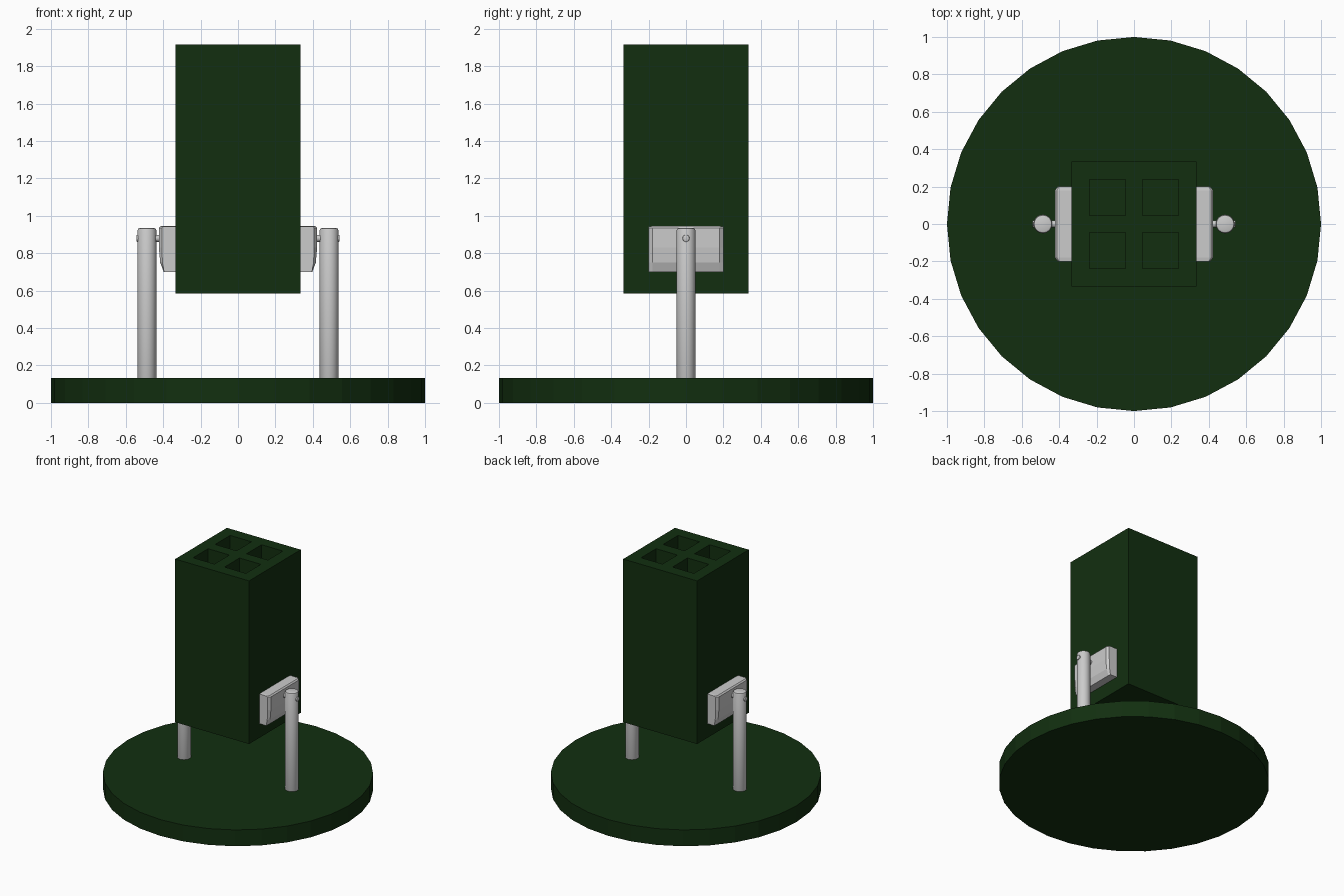
import bpy, bmesh, math

if "Cube" in bpy.data.objects:
    bpy.data.objects.remove(bpy.data.objects["Cube"])

green = bpy.data.materials.new("dark_green")
green.diffuse_color = (0.006, 0.028, 0.005, 1)
green.use_nodes = True
green.node_tree.nodes["Principled BSDF"].inputs["Base Color"].default_value = green.diffuse_color


def finish(obj, name, mat=None):
    obj.name = name
    if mat:
        obj.data.materials.append(mat)
    return obj


def box(name, size, loc, mat=None):
    bpy.ops.mesh.primitive_cube_add(size=1, location=loc)
    obj = bpy.context.object
    obj.scale = size
    bpy.ops.object.transform_apply(location=True, rotation=False, scale=True)
    return finish(obj, name, mat)


def cylinder(name, radius, depth, loc, sides=32, rot=(0, 0, 0), mat=None, bevel=0):
    bpy.ops.mesh.primitive_cylinder_add(vertices=sides, radius=radius, depth=depth,
                                        location=loc, rotation=rot)
    obj = finish(bpy.context.object, name, mat)
    if bevel:
        mod = obj.modifiers.new("bevel", "BEVEL")
        mod.width = bevel
        mod.segments = 2
        mod.limit_method = "ANGLE"
        bpy.ops.object.modifier_apply(modifier=mod.name)
        bpy.ops.object.shade_smooth_by_angle(angle=math.radians(35))
    return obj


def loft(name, sections):
    """Join equal-length closed sections into a capped solid."""
    bm = bmesh.new()
    rings = [[bm.verts.new(p) for p in s] for s in sections]
    n = len(rings[0])
    for a, b in zip(rings, rings[1:]):
        for i in range(n):
            bm.faces.new((a[i], a[(i + 1) % n], b[(i + 1) % n], b[i]))
    bm.faces.new(rings[0])
    bm.faces.new(rings[-1])
    bmesh.ops.recalc_face_normals(bm, faces=bm.faces)
    mesh = bpy.data.meshes.new(name)
    bm.to_mesh(mesh)
    bm.free()
    obj = bpy.data.objects.new(name, mesh)
    bpy.context.collection.objects.link(obj)
    return obj


# Round base plate
cylinder("base_plate", 1, 0.133, (0, 0, 0.0665), mat=green)

# Upright box with four square wells in the top
TOP, BOTTOM, DEPTH = 1.917, 0.585, 0.6
body = box("tube_box", (0.667, 0.667, TOP - BOTTOM), (0, 0, (TOP + BOTTOM) / 2), green)
for sx in (-1, 1):
    for sy in (-1, 1):
        cutter = box("well_cutter", (0.193, 0.193, DEPTH * 2),
                     (sx * 0.142, sy * 0.142, TOP), green)
        cutter.hide_render = True
        mod = body.modifiers.new("well", "BOOLEAN")
        mod.operation = "DIFFERENCE"
        mod.solver = "EXACT"
        mod.object = cutter
        bpy.context.view_layer.objects.active = body
        bpy.ops.object.modifier_apply(modifier=mod.name)
        bpy.data.objects.remove(cutter)

# Bracket cross-sections (x, z): full in the middle, chamfered at the ends
middle = [(0.32, 0.945), (0.413, 0.945), (0.423, 0.935), (0.423, 0.83),
          (0.416, 0.75), (0.397, 0.70), (0.32, 0.70)]
end = [(0.32, 0.942), (0.400, 0.942), (0.407, 0.935), (0.407, 0.83),
       (0.404, 0.75), (0.395, 0.70), (0.32, 0.70)]

for side, s in (("left", -1), ("right", 1)):
    # Support post, axle and side bracket
    cylinder(side + "_post", 0.05, 0.825, (s * 0.487, 0, 0.5225), bevel=0.012)
    cylinder(side + "_axle", 0.019, 0.184, (s * 0.452, 0, 0.88), sides=16,
             rot=(0, math.pi / 2, 0), bevel=0.005)
    loft(side + "_bracket", [[(s * x, y, z) for x, z in sec] for y, sec in
                             ((-0.2, end), (-0.18, middle), (0.18, middle), (0.2, end))])
